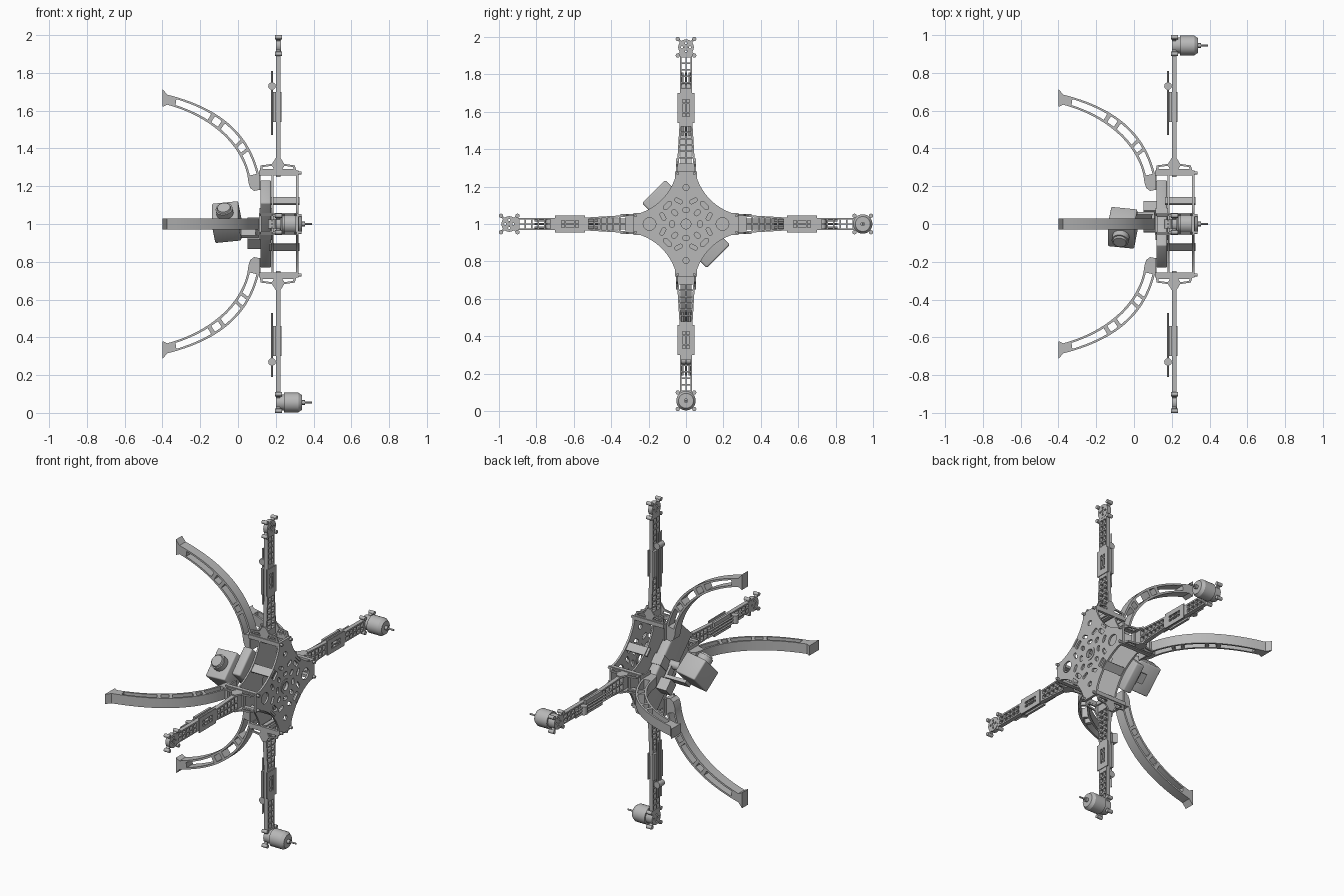
import bpy, bmesh
from math import pi, sin, cos, radians
from mathutils import Matrix, Vector

cube = bpy.data.objects.get("Cube")
if cube:
    bpy.data.objects.remove(cube, do_unlink=True)

grey = bpy.data.materials.new("plain_grey")
grey.use_nodes = True
grey.diffuse_color = (0.48, 0.48, 0.48, 1)
grey.node_tree.nodes["Principled BSDF"].inputs["Base Color"].default_value = grey.diffuse_color

# The craft lies on its side: its own up axis is world +x
CYC = Matrix(((0, 0, 1, 0), (1, 0, 0, 0), (0, 1, 0, 0), (0, 0, 0, 1)))
CRAFT = Matrix.Translation((0, 0, 1)) @ CYC
UPRIGHT = Matrix.Rotation(pi / 2, 4, 'X')
SIDES = (("back", 0), ("top", 90), ("front", 180), ("bottom", 270))


def move(x=0, y=0, z=0):
    return Matrix.Translation((x, y, z))


def spin(deg, axis='Z'):
    return Matrix.Rotation(radians(deg), 4, axis)


def place(name, mesh, matrix=Matrix()):
    obj = bpy.data.objects.new(name, mesh)
    bpy.context.collection.objects.link(obj)
    obj.matrix_world = CRAFT @ matrix
    return obj


def finish(mesh):
    mesh.materials.clear()
    mesh.materials.append(grey)
    for p in mesh.polygons:
        p.use_smooth = True
    mesh.set_sharp_from_angle(angle=radians(30))
    return mesh


def sheet(loops, low, high):
    """Flat plate with holes: first loop is the outline."""
    curve = bpy.data.curves.new("outline", 'CURVE')
    curve.dimensions = '2D'
    curve.fill_mode = 'BOTH'
    curve.extrude = (high - low) / 2
    for loop in loops:
        s = curve.splines.new('POLY')
        s.points.add(len(loop) - 1)
        for p, c in zip(s.points, loop):
            p.co = (c[0], c[1], 0, 1)
        s.use_cyclic_u = True
    tmp = bpy.data.objects.new("outline", curve)
    bpy.context.collection.objects.link(tmp)
    deps = bpy.context.evaluated_depsgraph_get()
    mesh = bpy.data.meshes.new_from_object(tmp.evaluated_get(deps))
    bpy.data.objects.remove(tmp, do_unlink=True)
    bm = bmesh.new()
    bm.from_mesh(mesh)
    bmesh.ops.remove_doubles(bm, verts=bm.verts, dist=0.00001)
    bmesh.ops.translate(bm, verts=bm.verts, vec=(0, 0, (low + high) / 2))
    bmesh.ops.recalc_face_normals(bm, faces=bm.faces)
    bm.to_mesh(mesh)
    bm.free()
    return finish(mesh)


def solid(parts, bevel=0):
    """Join boxes ('b', size, matrix) and cylinders ('c', (radius, top radius, depth), matrix)."""
    bm = bmesh.new()
    for kind, size, m in parts:
        if kind == 'b':
            bmesh.ops.create_cube(bm, size=1, matrix=m @ Matrix.Diagonal((*size, 1)))
        else:
            bmesh.ops.create_cone(bm, cap_ends=True, segments=24, radius1=size[0],
                                  radius2=size[1], depth=size[2], matrix=m)
    if bevel:
        bmesh.ops.bevel(bm, geom=bm.edges[:], offset=bevel, segments=3, affect='EDGES', profile=0.5)
    mesh = bpy.data.meshes.new("solid")
    bm.to_mesh(mesh)
    bm.free()
    return finish(mesh)


def rect(x0, x1, y0, y1):
    return [(x0, y0), (x1, y0), (x1, y1), (x0, y1)]


def slot(x, y, length, radius, deg=0, n=8):
    pts = []
    for end in (0, 1):
        for i in range(n + 1):
            a = -pi / 2 + pi * i / n + pi * end
            pts.append(Vector((cos(a) * radius + (0.5 - end) * length, sin(a) * radius, 0)))
    return [tuple((move(x, y) @ spin(deg) @ p)[:2]) for p in pts]


def disc(x, y, radius, n=24):
    return [(x + radius * cos(2 * pi * i / n), y + radius * sin(2 * pi * i / n)) for i in range(n)]


def bezier(points, t):
    while len(points) > 1:
        points = [a.lerp(b, t) for a, b in zip(points, points[1:])]
    return points[0]


# Hub plates: four ends joined by shallow concave edges
outline = []
holes = [disc(0, 0, 0.033)]
for k in range(4):
    quarter = [(0.28, -0.055), (0.28, 0.055)]
    ctrl = [Vector(p) for p in ((0.24, 0.06), (0.11, 0.11), (0.06, 0.24))]
    quarter += [tuple(bezier(ctrl, i / 12)) for i in range(13)]
    outline += [tuple((spin(90 * k) @ Vector((*p, 0)))[:2]) for p in quarter]
    for deg, rad, length, size, turn in ((45, 0.14, 0.03, 0.012, 90), (45, 0.085, 0.012, 0.012, 0),
                                         (18, 0.13, 0.025, 0.01, 45), (72, 0.13, 0.025, 0.01, -45),
                                         (0, 0.075, 0.015, 0.011, 90)):
        a = radians(deg + 90 * k)
        holes.append(slot(rad * cos(a), rad * sin(a), length, size, deg + 90 * k + turn))
    a = k * pi / 2
    holes.append(disc(0.195 * cos(a), 0.195 * sin(a), 0.016 if k % 2 else 0.034))
place("upper_hub_plate", sheet([outline] + holes, 0.308, 0.32))
place("lower_hub_plate", sheet([outline] + holes[:1], 0.178, 0.188))
place("hub_ring", sheet([disc(0, 0, 0.042), disc(0, 0, 0.026)], 0.304, 0.323))

# Diagonal spacer strips between the plates
strip = solid([('b', (0.012, 0.05, 0.16), move(0.172, 0, 0.245))])
for k in range(4):
    place(f"spacer_strip_{k + 1}", strip, spin(45 + 90 * k))

# Battery slung under the hub, set diagonally
place("battery", solid([('b', (0.49, 0.175, 0.058), move(0, 0, 0.147))], 0.01), spin(-45))
place("battery_strap", solid([('b', (0.06, 0.183, 0.068), move(0, 0, 0.147))]), spin(-45))

# Arm: tapering lattice strip
def half_width(r):
    return 0.05 - 0.018 * min(1, max(0, (r - 0.28) / 0.3))


lattice = []
for start, end, rows in ((0.32, 0.525, 6), (0.545, 0.695, 3), (0.72, 0.895, 5)):
    step = (end - start) / rows
    for i in range(rows):
        a, b = start + i * step + 0.004, start + (i + 1) * step - 0.004
        for s in (-1, 1):
            wa, wb = half_width(a) - 0.009, half_width(b) - 0.009
            cell = [(a, s * 0.004), (b, s * 0.004), (b, s * wb), (a, s * wa)]
            lattice.append(cell)
edge = [(r, half_width(r)) for r in (0.25, 0.28, 0.58, 0.92)]
arm = sheet([edge + [(r, -w) for r, w in reversed(edge)]] + lattice, 0.2, 0.225)

# Motor mount: pierced disc with four lugs
bolts = [disc(0.945 + 0.022 * cos(i * pi / 2), 0.022 * sin(i * pi / 2), 0.006, 10) for i in range(4)]
mount_disc = sheet([disc(0.945, 0, 0.042), disc(0.945, 0, 0.01)] + bolts, 0.2, 0.227)
lugs = [('b', (0.12, 0.012, 0.02), move(0.945, 0, 0.212) @ spin(d)) for d in (45, -45)]
for sx in (-1, 1):
    for sy in (-1, 1):
        lugs.append(('c', (0.011, 0.011, 0.036), move(0.945 + sx * 0.044, sy * 0.044, 0.215)))
mount_lugs = solid(lugs)

# Speed controller with leads and capacitor on the arm's underside
controller = solid([('b', (0.16, 0.086, 0.014), move(0.62, 0, 0.193))])
collar = sheet([rect(0.54, 0.70, -0.045, 0.045), rect(0.575, 0.665, -0.018, -0.004),
                rect(0.575, 0.665, 0.004, 0.018)], 0.222, 0.229)
leads = solid([('c', (0.005, 0.005, 0.34), move(0.64, y, 0.18) @ spin(90, 'Y')) for y in (-0.018, 0, 0.018)]
              + [('c', (0.02, 0.02, 0.05), move(0.73, 0, 0.18) @ spin(90, 'X'))])

# Hub end frames and gussets
wall = sheet([rect(-0.058, 0.058, 0.11, 0.32), rect(-0.042, 0.042, 0.125, 0.19),
              rect(-0.042, 0.042, 0.235, 0.305)], 0.258, 0.282)
shelf = solid([('b', (0.1, 0.1, 0.01), move(0.23, 0, 0.115))]
              + [('c', (0.008, 0.008, 0.03), move(0.27, y, 0.32)) for y in (-0.045, 0.045)])
gusset = sheet([[(0.28, 0.115), (0.31, 0.12), (0.318, 0.18), (0.35, 0.2), (0.35, 0.225),
                 (0.318, 0.245), (0.31, 0.3), (0.28, 0.31)],
                [(0.29, 0.13), (0.302, 0.13), (0.308, 0.18), (0.29, 0.19)],
                [(0.29, 0.235), (0.308, 0.245), (0.302, 0.29), (0.29, 0.295)]], -0.005, 0.005)

# Landing leg: curved beam with slots, flared at the foot
outer = [Vector(p) for p in ((0.22, 0.12), (0.42, 0.085), (0.60, -0.03), (0.685, -0.375))]
inner = [Vector(p) for p in ((0.22, 0.055), (0.36, 0.045), (0.55, -0.08), (0.632, -0.375))]
N = 20
profile = [(0.18, 0.11), (0.19, 0.12)] + [tuple(bezier(outer, i / N)) for i in range(N + 1)]
profile += [(0.715, -0.4), (0.62, -0.4)]
profile += [tuple(bezier(inner, 1 - i / N)) for i in range(N + 1)] + [(0.19, 0.065), (0.175, 0.085)]
leg_slots = []
for a, b in ((0.08, 0.3), (0.33, 0.39), (0.42, 0.6), (0.63, 0.69), (0.72, 0.95)):
    ts = [a + (b - a) * i / 6 for i in range(7)]
    leg_slots.append([tuple(bezier(outer, t).lerp(bezier(inner, t), 0.2)) for t in ts]
                     + [tuple(bezier(outer, t).lerp(bezier(inner, t), 0.8)) for t in reversed(ts)])
leg = sheet([profile] + leg_slots, -0.03, 0.03)

# Motor with stepped can and shaft
motor = solid([('c', (0.042, 0.042, 0.02), move(0.945, 0, 0.237)),
               ('c', (0.052, 0.052, 0.075), move(0.945, 0, 0.282)),
               ('c', (0.052, 0.04, 0.018), move(0.945, 0, 0.3285)),
               ('c', (0.012, 0.012, 0.02), move(0.945, 0, 0.345)),
               ('c', (0.005, 0.005, 0.07), move(0.945, 0, 0.358))])

for side, deg in SIDES:
    turn = spin(deg)
    for part, mesh in (("arm", arm), ("mount_disc", mount_disc), ("mount_lugs", mount_lugs),
                       ("controller", controller), ("controller_collar", collar),
                       ("controller_leads", leads), ("hub_shelf", shelf)):
        place(f"{side}_{part}", mesh, turn)
    place(f"{side}_end_frame", wall, turn @ CYC)
    place(f"{side}_leg", leg, turn @ UPRIGHT)
    for label, y in (("a", -0.048), ("b", 0.048)):
        place(f"{side}_gusset_{label}", gusset, turn @ move(0, y, 0) @ UPRIGHT)
    if side in ("back", "bottom"):
        place(f"{side}_motor", motor, turn)

# Camera under the battery, aimed diagonally and tipped slightly
aim = move(-0.02, 0.01, -0.06) @ spin(135) @ spin(8, 'Y')
place("camera_body", solid([('b', (0.13, 0.175, 0.14), Matrix())], 0.008), aim)
place("camera_lens", solid([('c', (0.045, 0.045, 0.04), move(0.08, 0, 0) @ spin(90, 'Y')),
                            ('c', (0.038, 0.034, 0.012), move(0.105, 0, 0) @ spin(90, 'Y'))]), aim)
place("camera_bracket", solid([('b', (0.07, 0.07, 0.07), move(-0.13, 0, 0.085)),
                               ('b', (0.02, 0.06, 0.14), move(-0.08, 0, 0.03)),
                               ('b', (0.13, 0.05, 0.015), move(-0.08, 0, 0.1)),
                               ('c', (0.025, 0.025, 0.07), move(0, 0, 0.085))]),
      move(-0.02, 0.01, 0) @ spin(135))
